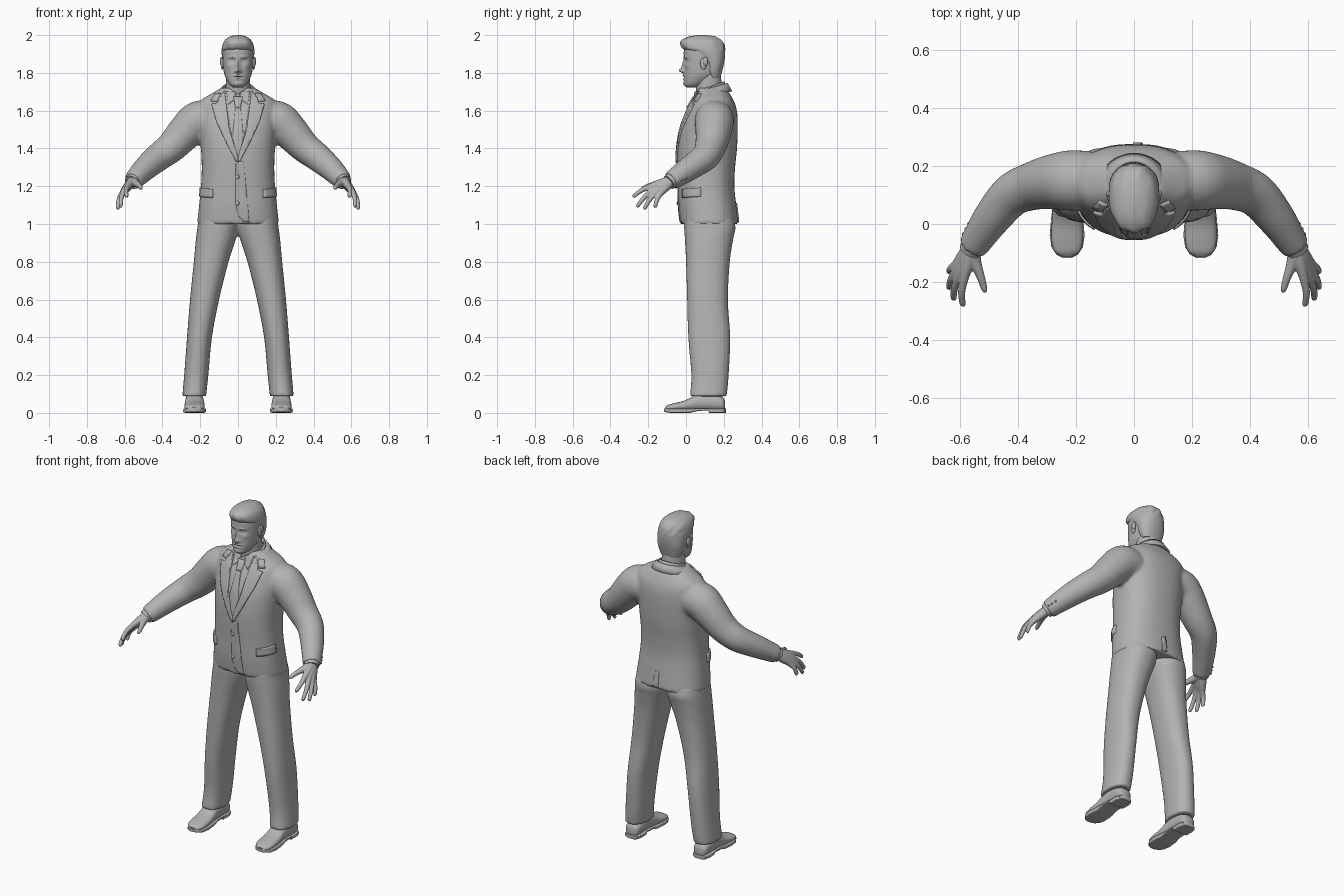
import bpy, bmesh, math
from mathutils import Vector
from mathutils.bvhtree import BVHTree

if "Cube" in bpy.data.objects:
    bpy.data.objects.remove(bpy.data.objects["Cube"])

grey = bpy.data.materials.new("plain_grey")
grey.use_nodes = True
GREY = (0.45, 0.45, 0.45, 1)
grey.diffuse_color = GREY
grey.node_tree.nodes["Principled BSDF"].inputs["Base Color"].default_value = GREY
made = []


def finish(name, bm, voxel=0, thick=0, mirror=False, smooth=4):
    bmesh.ops.recalc_face_normals(bm, faces=bm.faces)
    me = bpy.data.meshes.new(name)
    bm.to_mesh(me)
    bm.free()
    me.materials.append(grey)
    ob = bpy.data.objects.new(name, me)
    bpy.context.collection.objects.link(ob)
    made.append(ob)
    if mirror:
        ob.modifiers.new("mirror", "MIRROR").use_mirror_merge = False
    if thick:
        m = ob.modifiers.new("thickness", "SOLIDIFY")
        m.thickness, m.offset = thick * 2, 0
    if voxel:
        m = ob.modifiers.new("fuse", "REMESH")
        m.mode, m.voxel_size, m.use_smooth_shade = "VOXEL", voxel, True
        m = ob.modifiers.new("soften", "SMOOTH")
        m.factor, m.iterations = 0.5, smooth
    return ob


def spline(rows, k=5):
    """Catmull-Rom interpolation of tuples."""
    out = []
    for i in range(len(rows) - 1):
        a, b, c, d = (rows[max(i - 1, 0)], rows[i], rows[i + 1], rows[min(i + 2, len(rows) - 1)])
        for j in range(k):
            t = j / k
            out.append([q + t / 2 * (r - p + t * (2 * p - 5 * q + 4 * r - s + t * (3 * (q - r) + s - p)))
                        for p, q, r, s in zip(a, b, c, d)])
    return out + [list(rows[-1])]


def ring(center, a, b, n=40, power=2):
    """Superellipse spanned by the half axes a and b."""
    pts = []
    for i in range(n):
        c, s = math.cos(math.tau * i / n), math.sin(math.tau * i / n)
        u, v = (math.copysign(abs(w) ** (2 / power), w) for w in (c, s))
        pts.append(Vector(center) + Vector(a) * u + Vector(b) * v)
    return pts


def loft(bm, rings):
    vs = [[bm.verts.new(p) for p in r] for r in rings]
    n = len(vs[0])
    for lo, hi in zip(vs, vs[1:]):
        for i in range(n):
            bm.faces.new((lo[i], lo[(i + 1) % n], hi[(i + 1) % n], hi[i]))
    bm.faces.new(vs[0])
    bm.faces.new(vs[-1])


def stack(bm, rows, power=2, n=40, k=5):
    """Level rings from rows of (z, x centre, half width, front y, back y)."""
    loft(bm, [ring((x, (f + b) / 2, z), (w, 0, 0), (0, (b - f) / 2, 0), n, power)
              for z, x, w, f, b in spline(rows, k)])


def tube(bm, rows, side=1, n=20):
    """Round limb through rows of (x, y, z, radius)."""
    pts = spline(rows)
    pos = [Vector((side * p[0], p[1], p[2])) for p in pts]
    rings = []
    for i, p in enumerate(pts):
        d = (pos[min(i + 1, len(pos) - 1)] - pos[max(i - 1, 0)]).normalized()
        a = d.cross(Vector((0, 0, 1))).normalized()
        rings.append(ring(pos[i], a * p[3], a.cross(d) * p[3], n))
    loft(bm, rings)


def blob(bm, center, size):
    new = bmesh.ops.create_uvsphere(bm, u_segments=20, v_segments=12, radius=1)["verts"]
    bmesh.ops.scale(bm, verts=new, vec=size)
    bmesh.ops.translate(bm, verts=new, vec=center)


# Jacket: torso and sleeves fused into one skin
ARM = [(.15, .15, 1.55, .1), (.215, .15, 1.545, .104), (.28, .145, 1.485, .095), (.35, .13, 1.41, .083),
       (.42, .1, 1.355, .075), (.485, .025, 1.3, .066), (.53, -.04, 1.255, .057), (.556, -.08, 1.228, .051)]
bm = bmesh.new()
stack(bm, [(1, 0, .217, -.03, .278), (1.1, 0, .206, -.04, .266), (1.2, 0, .196, -.042, .256),
           (1.3, 0, .192, -.046, .26), (1.4, 0, .196, -.045, .27), (1.5, 0, .202, -.03, .274),
           (1.58, 0, .206, -.002, .272), (1.63, 0, .205, .022, .262), (1.66, 0, .19, .042, .248),
           (1.69, 0, .14, .055, .232), (1.72, 0, .09, .062, .208)], 2.4, 64)
for s in (1, -1):
    tube(bm, ARM, s, 32)
jacket = finish("jacket", bm, voxel=.01, smooth=5)

# Trousers: two legs meeting at the hips
bm = bmesh.new()
for s in (1, -1):
    stack(bm, [(.088, .232, .063, .02, .216), (.2, .221, .064, .028, .226), (.4, .204, .066, .012, .234),
               (.6, .177, .077, .006, .222), (.8, .142, .092, 0, .232), (.92, .117, .106, -.006, .25),
               (.98, .106, .109, -.01, .262), (1.04, .1, .106, -.01, .25)][::1] if s > 0 else
          [(.088, -.232, .063, .02, .216), (.2, -.221, .064, .028, .226), (.4, -.204, .066, .012, .234),
           (.6, -.177, .077, .006, .222), (.8, -.142, .092, 0, .232), (.92, -.117, .106, -.006, .25),
           (.98, -.106, .109, -.01, .262), (1.04, -.1, .106, -.01, .25)], 2.3)
finish("trousers", bm, voxel=.01, smooth=3)

# Shoes: upper, then sole with a raised heel
bm = bmesh.new()
loft(bm, [ring((.23, y, (t + .012) / 2), (w, 0, 0), (0, 0, (t - .012) / 2), 32, 2.4) for y, w, t in spline(
    [(.207, .02, .06), (.19, .043, .085), (.12, .048, .105), (.06, .049, .1), (0, .053, .068),
     (-.06, .053, .052), (-.095, .043, .042), (-.112, .018, .03)])])
finish("shoe_uppers", bm, mirror=True)
bm = bmesh.new()
loft(bm, [ring((.23, y, (.024 + z) / 2), (w, 0, 0), (0, 0, (.024 - z) / 2), 32, 7) for y, w, z in
          [(.211, .025, 0), (.2, .042, 0), (.17, .05, 0), (.122, .049, 0), (.118, .049, .013), (.06, .05, .01),
           (.02, .055, 0), (-.04, .06, 0), (-.08, .054, 0), (-.105, .037, .003), (-.117, .015, .006)]])
finish("shoe_soles", bm, mirror=True)

# Hands: wrist, palm and digits fused
WRIST = (.556, -.075, 1.232, .027)
DIGITS = [((.584, -.185, 1.2), (.59, -.282, 1.145)), ((.601, -.177, 1.18), (.622, -.26, 1.092)),
          ((.61, -.158, 1.168), (.638, -.222, 1.08)), ((.609, -.135, 1.162), (.638, -.165, 1.09))]
for side, s in (("left", 1), ("right", -1)):
    bm = bmesh.new()
    for k, t in DIGITS:
        k, t = Vector(k), Vector(t)
        mid = k.lerp(t, .5) + Vector((.006, -.002, .005))
        tube(bm, [WRIST, (*Vector(WRIST[:3]).lerp(k, .55), .023), (*k, .016), (*mid, .0125),
                  (*k.lerp(t, .93), .0105), (*t, .006)], s)
    tube(bm, [WRIST, (.546, -.13, 1.218, .021), (.528, -.18, 1.207, .0145), (.515, -.222, 1.193, .011),
              (.511, -.235, 1.188, .006)], s)
    finish(side + "_hand", bm, voxel=.004, smooth=3)

# Shirt cuffs
bm = bmesh.new()
tube(bm, [(.552, -.073, 1.233, .042), (.563, -.091, 1.22, .04)], 1, 28)
finish("shirt_cuffs", bm, mirror=True)

# Head: ring stack with the face pushed in and out
bm = bmesh.new()
stack(bm, [(1.722, 0, .022, .005, .06), (1.738, 0, .045, -.009, .1), (1.77, 0, .064, -.011, .15),
           (1.8, 0, .074, -.01, .175), (1.84, 0, .079, -.009, .188), (1.88, 0, .081, -.011, .197),
           (1.92, 0, .08, -.011, .198), (1.96, 0, .07, .002, .186), (1.985, 0, .048, .035, .16),
           (1.994, 0, .02, .06, .13)], 2.15, 96, 8)
FACE = [(0, 1.812, .013, .013, .024), (0, 1.838, .01, .026, .013), (.014, 1.807, .007, .007, .008),
        (.031, 1.864, .017, .011, -.013), (.031, 1.863, .01, .006, .007), (.03, 1.884, .02, .007, .005),
        (0, 1.786, .022, .005, .007), (0, 1.777, .026, .0028, -.004), (0, 1.768, .019, .005, .006),
        (0, 1.742, .02, .01, .005), (.05, 1.835, .016, .014, .004)]
for v in bm.verts:
    if v.co.y < .07:
        x, z = abs(v.co.x), v.co.z
        v.co.y -= sum(a * math.exp(-((x - u) / p) ** 2 - ((z - w) / q) ** 2) for u, w, p, q, a in FACE)
finish("head", bm)
bm = bmesh.new()
stack(bm, [(1.66, 0, .066, .06, .19), (1.72, 0, .065, .052, .19), (1.77, 0, .064, .05, .186),
           (1.82, 0, .06, .06, .18)])
finish("neck", bm)
bm = bmesh.new()
blob(bm, (.083, .093, 1.85), (.009, .018, .033))
blob(bm, (.087, .103, 1.86), (.009, .013, .024))
finish("ears", bm, mirror=True)

# Hair: close at the nape, swept forward above the forehead
bm = bmesh.new()
stack(bm, [(1.775, 0, .06, .12, .182), (1.81, 0, .074, .1, .192), (1.85, 0, .081, .09, .201),
           (1.885, 0, .085, .05, .206), (1.915, 0, .087, .01, .207), (1.93, 0, .086, -.018, .206),
           (1.955, 0, .08, -.029, .2), (1.975, 0, .068, -.02, .185), (1.992, 0, .045, .015, .155),
           (2, 0, .016, .06, .11)], 2.2, 48)
for v in bm.verts:
    if v.co.z > 1.92:
        v.co.y += .003 * math.sin(v.co.x * 130 + v.co.z * 60)
finish("hair", bm)

# Collars: bands round the neck, open at the front


def band(name, reach, top, bottom, thick):
    bm = bmesh.new()
    cols = []
    for i in range(41):
        t = math.radians(reach) * (i / 20 - 1)
        cols.append([bm.verts.new((r * math.sin(t), .125 + q * math.cos(t), z + d * math.cos(t)))
                     for r, q, z, d in (top, bottom)])
    for a, b in zip(cols, cols[1:]):
        bm.faces.new((a[0], b[0], b[1], a[1]))
    finish(name, bm, thick=thick)


band("shirt_collar", 168, (.072, .077, 1.727, .028), (.08, .084, 1.685, .02), .004)
band("jacket_collar", 132, (.083, .09, 1.717, .028), (.12, .115, 1.682, .02), .005)

# Cloth patches wrapped onto the jacket surface
bpy.context.view_layer.update()
skin = BVHTree.FromObject(jacket, bpy.context.evaluated_depsgraph_get())


def on_skin(u, z, mode="front"):
    start, way = Vector((u, .12, z)), Vector((0, 1 if mode == "back" else -1, 0))
    if mode == "round":
        start, way = Vector((0, .11, z)), Vector((math.sin(u), -math.cos(u), 0))
    hit = skin.ray_cast(start, way)[0]
    return hit if hit else skin.find_nearest(start + way * .1)[0]


def patch(name, outline, thick, mirror=False, mode="front"):
    bm = bmesh.new()
    bm.faces.new([bm.verts.new((u, 0, z)) for u, z in outline])
    bmesh.ops.triangulate(bm, faces=bm.faces[:])
    for axis, vals in ((0, [p[0] for p in outline]), (2, [p[1] for p in outline])):
        step = .1 if axis == 0 and mode == "round" else .015
        no = Vector((axis == 0, 0, axis == 2))
        for i in range(1, int((max(vals) - min(vals)) / step) + 1):
            bmesh.ops.bisect_plane(bm, geom=bm.verts[:] + bm.edges[:] + bm.faces[:],
                                   plane_co=no * (min(vals) + i * step), plane_no=no)
    for v in bm.verts:
        v.co = on_skin(v.co.x, v.co.z, mode)
    finish(name, bm, thick=thick, mirror=mirror)


patch("shirt_front", [(-.068, 1.69), (.068, 1.69), (.04, 1.5), (0, 1.34), (-.04, 1.5)], .002)
patch("shirt_collar_points", [(.004, 1.69), (.062, 1.7), (.05, 1.63), (.022, 1.655)], .007, True)
patch("tie_blade", [(-.013, 1.62), (.013, 1.62), (.028, 1.47), (.008, 1.35), (-.008, 1.35), (-.028, 1.47)], .006)
patch("tie_knot", [(-.024, 1.67), (.024, 1.67), (.014, 1.612), (-.014, 1.612)], .012)
patch("lapels", [(.07, 1.7), (.1, 1.665), (.107, 1.638), (.138, 1.632), (.112, 1.54), (.062, 1.43),
                 (.012, 1.335), (0, 1.325), (0, 1.355), (.045, 1.5)], .009, True)
patch("collar_ends", [(.088, 1.69), (.12, 1.685), (.142, 1.65), (.109, 1.647)], .008, True)
patch("front_overlap", [(-.012, 1.33), (.03, 1.33), (.06, 1.008), (.03, 1.012), (.004, 1.04), (-.012, 1.1)], .004)
patch("pocket_flaps", [(.82, 1.185), (1.42, 1.192), (1.42, 1.145), (.82, 1.138)], .008, True, "round")
patch("back_vent", [(-.004, 1.11), (.022, 1.1), (.03, 1.008), (-.004, 1.008)], .006, False, "back")

# Buttons on the front and at the sleeve ends
bm = bmesh.new()
for z in (1.25, 1.11):
    blob(bm, on_skin(-.003, z) + Vector((0, -.004, 0)), (.011, .005, .011))
for s in (1, -1):
    for i in range(3):
        p = Vector((.55 - i * .011, -.068 + i * .017, 1.233 + i * .011))
        hit = skin.find_nearest(Vector((s * (p.x + .06), p.y + .05, p.z - .02)))[0]
        blob(bm, hit, (.006, .006, .006))
finish("buttons", bm)

# Smooth shading that keeps hard edges
bpy.ops.object.select_all(action="DESELECT")
for ob in made:
    ob.select_set(True)
bpy.context.view_layer.objects.active = jacket
bpy.ops.object.shade_smooth_by_angle(angle=math.radians(40))
